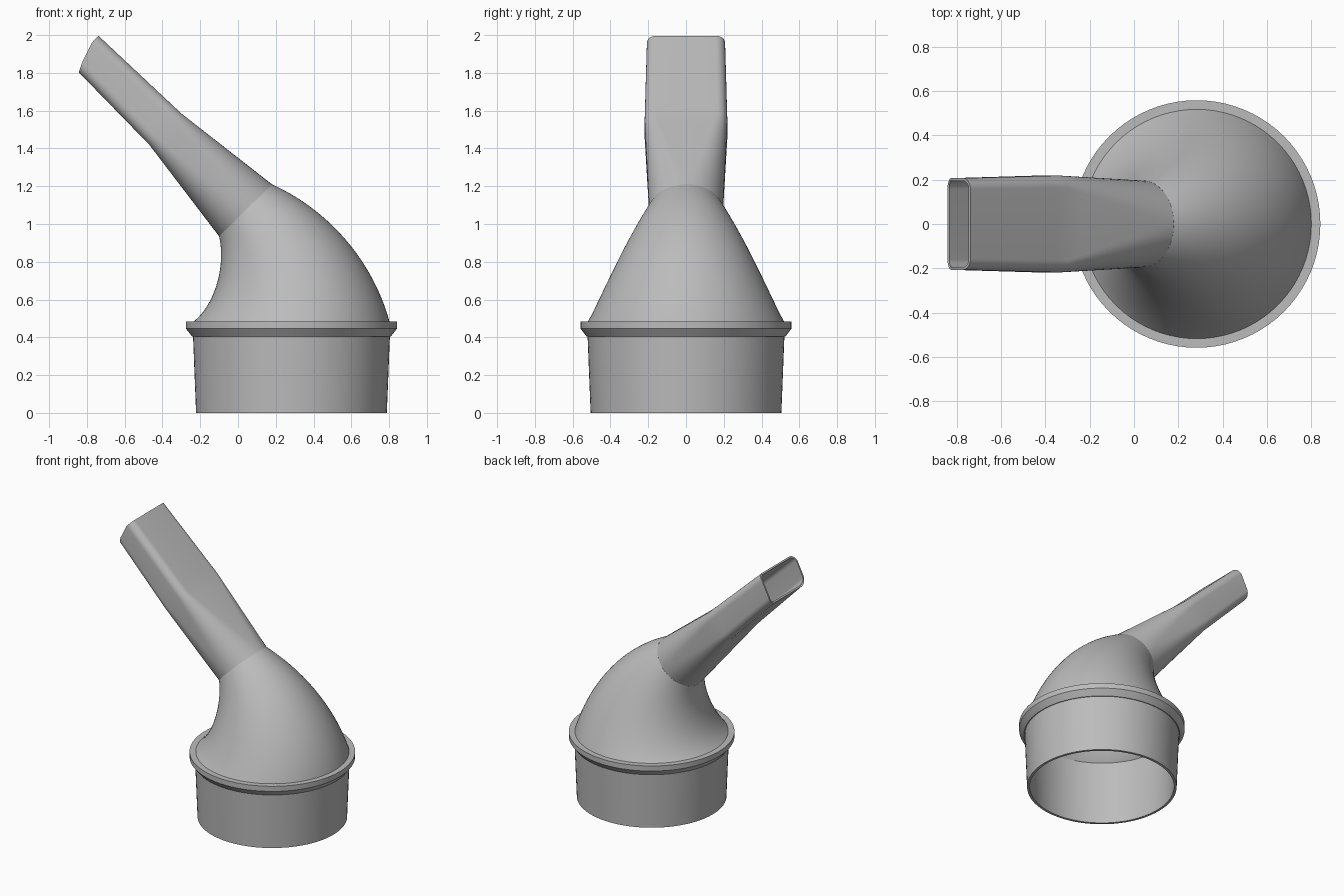
import bpy
import bmesh
from math import sin, cos, pi, radians
from mathutils import Vector
from mathutils.geometry import interpolate_bezier

cube = bpy.data.objects.get("Cube")
if cube:
    bpy.data.objects.remove(cube)

SEGMENTS = 80
WALL = 0.018
BASE_X = 0.283

grey = bpy.data.materials.new("plain grey")
grey.use_nodes = True
grey.diffuse_color = (0.5, 0.5, 0.5, 1)
grey.node_tree.nodes["Principled BSDF"].inputs["Base Color"].default_value = (0.5, 0.5, 0.5, 1)


def loft(name, rings, wall=0, closed=False):
    """Skin a list of equal-length rings, optionally giving it a wall."""
    bm = bmesh.new()
    rows = [[bm.verts.new(p) for p in ring] for ring in rings]
    pairs = list(zip(rows, rows[1:]))
    if closed:
        pairs.append((rows[-1], rows[0]))
    for low, high in pairs:
        for i in range(len(low)):
            j = (i + 1) % len(low)
            bm.faces.new((low[i], low[j], high[j], high[i]))
    bmesh.ops.remove_doubles(bm, verts=bm.verts, dist=0.0001)
    mesh = bpy.data.meshes.new(name)
    bm.to_mesh(mesh)
    bm.free()
    mesh.materials.append(grey)
    obj = bpy.data.objects.new(name, mesh)
    bpy.context.collection.objects.link(obj)
    bpy.ops.object.select_all(action="DESELECT")
    obj.select_set(True)
    bpy.context.view_layer.objects.active = obj
    if wall:
        shell = obj.modifiers.new("wall", "SOLIDIFY")
        shell.thickness = wall
        shell.offset = -1
        bpy.ops.object.modifier_apply(modifier=shell.name)
    bpy.ops.object.shade_smooth_by_angle(angle=radians(30))
    return obj


def circle(centre, u, radius):
    v = Vector((0, 1, 0))
    angles = [2 * pi * i / SEGMENTS for i in range(SEGMENTS)]
    return [centre + radius * (cos(a) * u + sin(a) * v) for a in angles]


def rounded_section(low, high, half_width, corner, steps=10):
    """Rounded rectangle whose height spans low to high in the xz plane."""
    centre, u = (low + high) / 2, (high - low).normalized()
    half_height = (high - low).length / 2
    corner = min(corner, half_height, half_width)
    points = []
    for quarter, (su, sv) in enumerate(((1, 1), (-1, 1), (-1, -1), (1, -1))):
        for k in range(steps + 1):
            a = (quarter + k / steps) * pi / 2
            h = su * (half_height - corner) + corner * cos(a)
            w = sv * (half_width - corner) + corner * sin(a)
            points.append(centre + h * u + Vector((0, w, 0)))
    return points


def xz(x, z):
    return Vector((x, 0, z))


# Hollow collar with a bevelled flange
profile = [(0.505, 0), (0.521, 0.405), (0.527, 0.405), (0.559, 0.447),
           (0.559, 0.485), (0.503, 0.485), (0.487, 0)]
loft("collar", [circle(xz(BASE_X, z), Vector((1, 0, 0)), r) for r, z in profile],
     closed=True)

# Bent dome: round sections strung between two side curves
inner_side = interpolate_bezier(xz(-0.236, 0.483), xz(-0.12, 0.575),
                                xz(-0.065, 0.78), xz(-0.10, 0.935), 33)
outer_side = interpolate_bezier(xz(0.802, 0.483), xz(0.73, 0.75),
                                xz(0.53, 1.05), xz(0.18, 1.21), 33)
loft("dome", [circle((a + b) / 2, (b - a).normalized(), (b - a).length / 2)
              for a, b in zip(inner_side, outer_side)], WALL)

# Flat nozzle: round root, rounded rectangle at the waist and mouth
root = rounded_section(xz(-0.10, 0.935), xz(0.18, 1.21), 0.196, 0.2)
waist = rounded_section(xz(-0.47, 1.42), xz(-0.30, 1.585), 0.219, 0.055)
up, along = xz(0.69, 0.724), xz(-0.724, 0.69)
mouth_low = xz(-0.843, 1.803)
mouth = rounded_section(mouth_low, mouth_low + 0.212 * up, 0.207, 0.05)
# Slanted cut across the mouth
mouth = [p + along * min(0.46 * (p - mouth_low).dot(up), 0.058) for p in mouth]

rings = [root]
for start, end in ((root, waist), (waist, mouth)):
    for k in range(1, 9):
        rings.append([p.lerp(q, k / 8) for p, q in zip(start, end)])
loft("nozzle", rings, 0.012)
